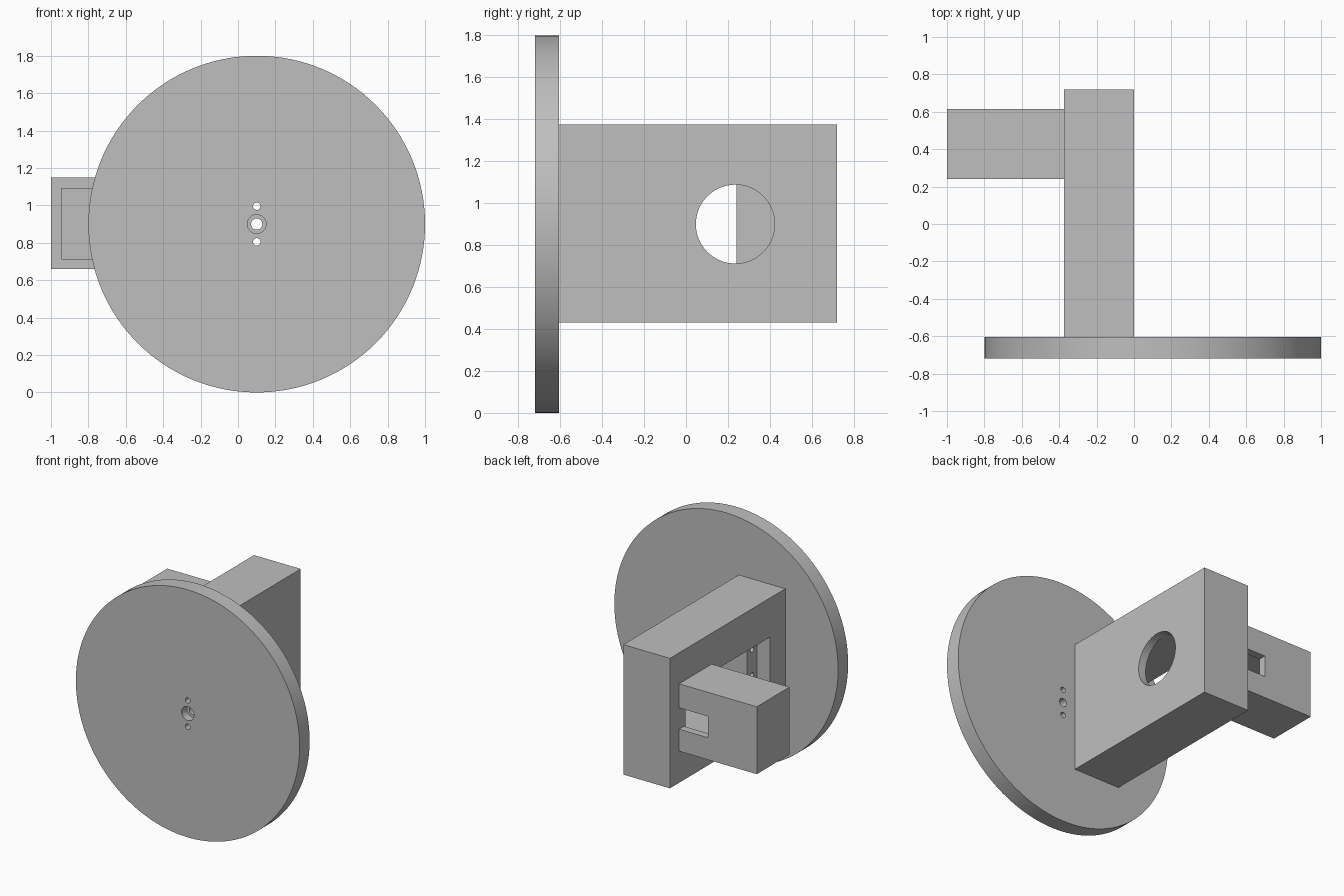
import bpy
from math import pi

cube = bpy.data.objects.get("Cube")
if cube:
    bpy.data.objects.remove(cube, do_unlink=True)

# Single plain grey
grey = bpy.data.materials.new("plain grey")
grey.use_nodes = True
colour = (0.52, 0.52, 0.52, 1)
grey.diffuse_color = colour
grey.node_tree.nodes["Principled BSDF"].inputs["Base Color"].default_value = colour


def box(name, xs, ys, zs):
    """Box given by its extent along each axis."""
    spans = (xs, ys, zs)
    bpy.ops.mesh.primitive_cube_add(size=1, location=[(a + b) / 2 for a, b in spans])
    ob = bpy.context.object
    ob.name = name
    ob.scale = [b - a for a, b in spans]
    bpy.ops.object.transform_apply(location=True, rotation=True, scale=True)
    ob.data.materials.append(grey)
    return ob


def cylinder(name, radius, start, end, a, b, axis, sides=48):
    """Cylinder along x (a, b = y, z) or along y (a, b = x, z)."""
    mid = (start + end) / 2
    loc, rot = ((mid, a, b), (0, pi / 2, 0)) if axis == "x" else ((a, mid, b), (pi / 2, 0, 0))
    bpy.ops.mesh.primitive_cylinder_add(vertices=sides, radius=radius, depth=end - start,
                                        location=loc, rotation=rot)
    ob = bpy.context.object
    ob.name = name
    bpy.ops.object.transform_apply(location=True, rotation=True, scale=True)
    ob.data.materials.append(grey)
    return ob


def cut(target, *cutters):
    """Subtract each cutter in turn and discard it."""
    bpy.context.view_layer.objects.active = target
    for cutter in cutters:
        mod = target.modifiers.new("cut", "BOOLEAN")
        mod.operation = "DIFFERENCE"
        mod.solver = "EXACT"
        mod.object = cutter
        bpy.ops.object.modifier_apply(modifier=mod.name)
        bpy.data.objects.remove(cutter, do_unlink=True)


def smooth(ob):
    bpy.ops.object.select_all(action="DESELECT")
    ob.select_set(True)
    bpy.context.view_layer.objects.active = ob
    bpy.ops.object.shade_smooth_by_angle(angle=pi / 6)


MID_Z = 0.90
POCKET_Z = (0.713, 1.09)
FRONT, DISC_BACK = -0.72, -0.605
HOLE_HEIGHTS = (MID_Z - 0.095, MID_Z + 0.095)

# Round front plate with a counterbored centre hole and two small screw holes
disc = cylinder("front_disc", 0.90, FRONT, DISC_BACK, 0.10, MID_Z, "y", 128)
cut(disc,
    cylinder("bore", 0.03, -0.8, -0.5, 0.10, MID_Z, "y"),
    cylinder("counterbore", 0.05, -0.8, -0.66, 0.10, MID_Z, "y"),
    *[cylinder("screw_hole", 0.02, -0.8, -0.5, 0.10, z, "y", 24) for z in HOLE_HEIGHTS])
smooth(disc)

# Main housing: shallow flange recess, deep body pocket, shaft opening, blind screw holes
housing = box("main_housing", (-0.375, 0), (DISC_BACK, 0.72), (0.43, 1.375))
cut(housing,
    box("flange_recess", (-0.5, -0.27), (-0.43, 0.54), POCKET_Z),
    box("body_pocket", (-0.4, -0.06), (-0.315, 0.425), POCKET_Z),
    cylinder("shaft_opening", 0.188, -0.12, 0.1, 0.235, MID_Z, "x", 64),
    *[cylinder("screw_hole", 0.02, -0.3, -0.12, y, z, "x", 24)
      for y in (-0.373, 0.483) for z in HOLE_HEIGHTS])
smooth(housing)

# Side arm: hollow sleeve open to the front and to the housing, with a rear cable slot
arm = box("side_arm", (-1, -0.375), (0.24, 0.615), (0.66, 1.15))
cut(arm,
    box("arm_hollow", (-0.945, -0.3), (0.1, 0.56), POCKET_Z),
    box("cable_slot", (-0.607, -0.3), (0.5, 0.7), (0.82, 0.975)))
